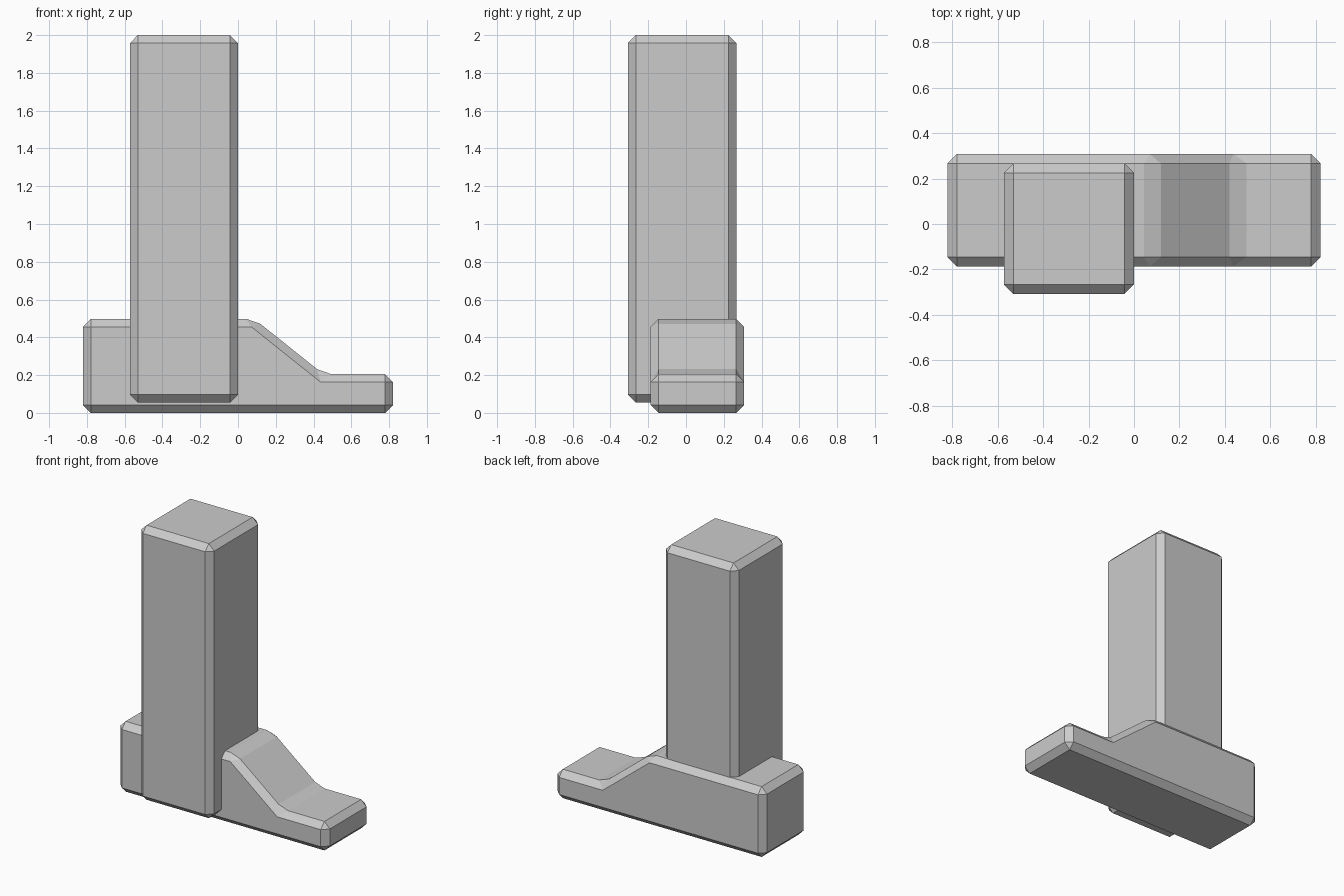
import bpy
import bmesh

if "Cube" in bpy.data.objects:
    bpy.data.objects.remove(bpy.data.objects["Cube"])

BEVEL = 0.042


def extruded_block(name, profile, y0, y1):
    """Extrude an x-z profile along y and chamfer every edge."""
    bm = bmesh.new()
    face = bm.faces.new([bm.verts.new((x, y0, z)) for x, z in profile])
    moved = bmesh.ops.extrude_face_region(bm, geom=[face], use_keep_orig=True)["geom"]
    for v in moved:
        if isinstance(v, bmesh.types.BMVert):
            v.co.y = y1
    bmesh.ops.recalc_face_normals(bm, faces=bm.faces)
    mesh = bpy.data.meshes.new(name)
    bm.to_mesh(mesh)
    bm.free()
    obj = bpy.data.objects.new(name, mesh)
    bpy.context.collection.objects.link(obj)
    mod = obj.modifiers.new("chamfer", "BEVEL")
    mod.width = BEVEL
    mod.segments = 1
    mod.limit_method = "NONE"
    return obj


# Foot: tall heel, slope and low toe
extruded_block("foot", [(-0.821, 0), (0.821, 0), (0.821, 0.205), (0.452, 0.205),
                        (0.085, 0.498), (-0.821, 0.498)], -0.187, 0.308)

# Leg: square upright column
extruded_block("leg", [(-0.572, 0.055), (0, 0.055), (0, 2), (-0.572, 2)], -0.308, 0.267)
